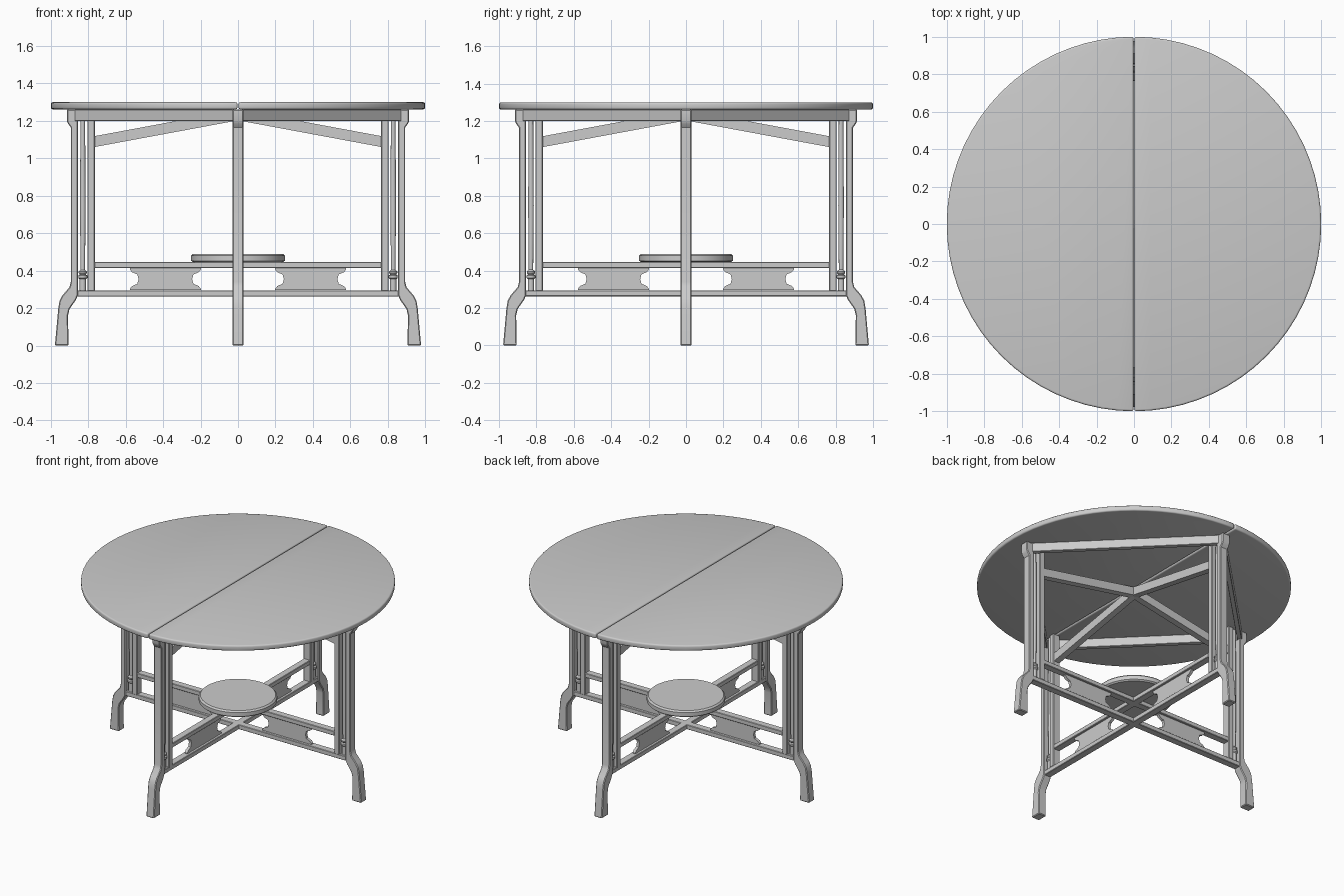
import bpy, bmesh, math
from mathutils import Matrix

cube = bpy.data.objects.get("Cube")
if cube:
    bpy.data.objects.remove(cube, do_unlink=True)

grey = bpy.data.materials.new("plain_grey")
grey.use_nodes = True
colour = (0.6, 0.6, 0.6, 1)
grey.diffuse_color = colour
grey.node_tree.nodes["Principled BSDF"].inputs["Base Color"].default_value = colour

UPRIGHT = Matrix.Rotation(math.pi / 2, 4, 'X')   # profile (x, z), thickness along y


def finish(name, bm, bevel=0.0, segments=1):
    bmesh.ops.recalc_face_normals(bm, faces=bm.faces)
    if bevel:
        edges = [e for e in bm.edges if e.calc_face_angle(0) > math.radians(50)]
        bmesh.ops.bevel(bm, geom=edges, offset=bevel, segments=segments,
                        profile=0.5, affect='EDGES', clamp_overlap=True)
    mesh = bpy.data.meshes.new(name)
    bm.to_mesh(mesh)
    bm.free()
    mesh.materials.append(grey)
    ob = bpy.data.objects.new(name, mesh)
    bpy.context.collection.objects.link(ob)
    bpy.ops.object.select_all(action='DESELECT')
    ob.select_set(True)
    bpy.context.view_layer.objects.active = ob
    bpy.ops.object.shade_smooth_by_angle(angle=math.radians(32))
    return ob


def prism(name, points, low, high, matrix=Matrix(), bevel=0.0, segments=1):
    """Extrude an outline from low to high along its normal."""
    bm = bmesh.new()
    face = bm.faces.new([bm.verts.new((a, b, low)) for a, b in points])
    out = bmesh.ops.extrude_face_region(bm, geom=[face])
    verts = [v for v in out["geom"] if isinstance(v, bmesh.types.BMVert)]
    bmesh.ops.translate(bm, verts=verts, vec=(0, 0, high - low))
    bm.transform(matrix)
    return finish(name, bm, bevel, segments)


def bar(name, x0, x1, z0, z1, width, matrix, bevel=0.004):
    points = [(x0, z0), (x1, z0), (x1, z1), (x0, z1)]
    return prism(name, points, -width / 2, width / 2, matrix @ UPRIGHT, bevel)


def turned(name, profile, matrix, sides=16):
    """Spin a (radius, z) profile about the vertical axis."""
    bm = bmesh.new()
    verts = [bm.verts.new((r, 0, z)) for r, z in profile]
    edges = [bm.edges.new(pair) for pair in zip(verts, verts[1:])]
    bmesh.ops.spin(bm, geom=verts + edges, cent=(0, 0, 0), axis=(0, 0, 1),
                   angle=math.tau, steps=sides, use_duplicate=False)
    bmesh.ops.remove_doubles(bm, verts=bm.verts, dist=0.0001)
    bm.transform(matrix)
    return finish(name, bm)


# Tabletop: two half discs with a narrow gap
for side, name in ((1, "top_leaf_left"), (-1, "top_leaf_right")):
    arc = [math.radians(-90 + 180 * i / 36) for i in range(37)]
    outline = [(side * max(math.cos(a), 0.003), math.sin(a)) for a in arc]
    prism(name, outline, 1.262, 1.3, bevel=0.01, segments=3)

# Small round shelf on the crossing rails
turned("small_shelf", [(0, 0.445), (0.24, 0.445), (0.25, 0.453), (0.25, 0.48),
                       (0.24, 0.49), (0, 0.49)], Matrix(), 40)

# Leg outline: flared head, straight shaft, foot stepping outward
leg_outline = [(0.855, 1.262), (0.914, 1.262), (0.914, 1.2), (0.908, 1.185), (0.893, 1.165),
               (0.893, 0.34), (0.9, 0.312), (0.938, 0.268), (0.953, 0.24), (0.96, 0.2),
               (0.978, 0.0), (0.905, 0.0), (0.908, 0.16), (0.9, 0.195),
               (0.865, 0.245), (0.855, 0.27)]

# Panel outline with scooped ends, mirrored about its middle
middle, half = 0.388, 0.19
scoop = [(half, 0.297), (half, 0.303), (half - 0.012, 0.318), (half - 0.04, 0.33),
         (half - 0.047, 0.355), (half - 0.04, 0.38), (half - 0.012, 0.392),
         (half, 0.407), (half, 0.417)]
panel_outline = [(middle + x, z) for x, z in scoop] + [(middle - x, z) for x, z in reversed(scoop)]

spindle_profile = [(0, 0.29), (0.017, 0.29), (0.017, 0.355), (0.024, 0.362), (0.024, 0.374),
                   (0.016, 0.38), (0.022, 0.388), (0.022, 0.396), (0.012, 0.405),
                   (0.015, 0.75), (0.012, 1.262), (0, 1.262)]

# Four identical arms around the centre
for i, place in enumerate(("left", "back", "right", "front")):
    turn = Matrix.Rotation(i * math.pi / 2, 4, 'Z')
    prism(place + "_leg", leg_outline, -0.03, 0.03, turn @ UPRIGHT, 0.005)
    bar(place + "_inner_post", 0.765, 0.805, 0.29, 1.262, 0.055, turn)
    turned(place + "_spindle", spindle_profile, turn @ Matrix.Translation((0.829, 0, 0)))
    prism(place + "_brace", [(0, 1.203), (0.77, 1.06), (0.77, 1.118), (0, 1.261)],
          -0.022, 0.022, turn @ UPRIGHT)
    prism(place + "_panel", panel_outline, -0.01, 0.01, turn @ UPRIGHT)
    # Apron running diagonally to the next leg
    chord = turn @ Matrix.Rotation(math.pi / 4, 4, 'Z') @ Matrix.Translation((0.622, 0, 0)) \
        @ Matrix.Rotation(math.pi / 2, 4, 'Z')
    bar(place + "_apron", -0.625, 0.625, 1.2, 1.261, 0.03, chord, 0.002)

# Crossing rails
for angle, direction in ((0, "side"), (math.pi / 2, "depth")):
    turn = Matrix.Rotation(angle, 4, 'Z')
    bar("lower_rail_" + direction, -0.86, 0.86, 0.263, 0.295, 0.05, turn, 0.003)
    bar("upper_rail_" + direction, -0.768, 0.768, 0.415, 0.446, 0.05, turn, 0.003)
